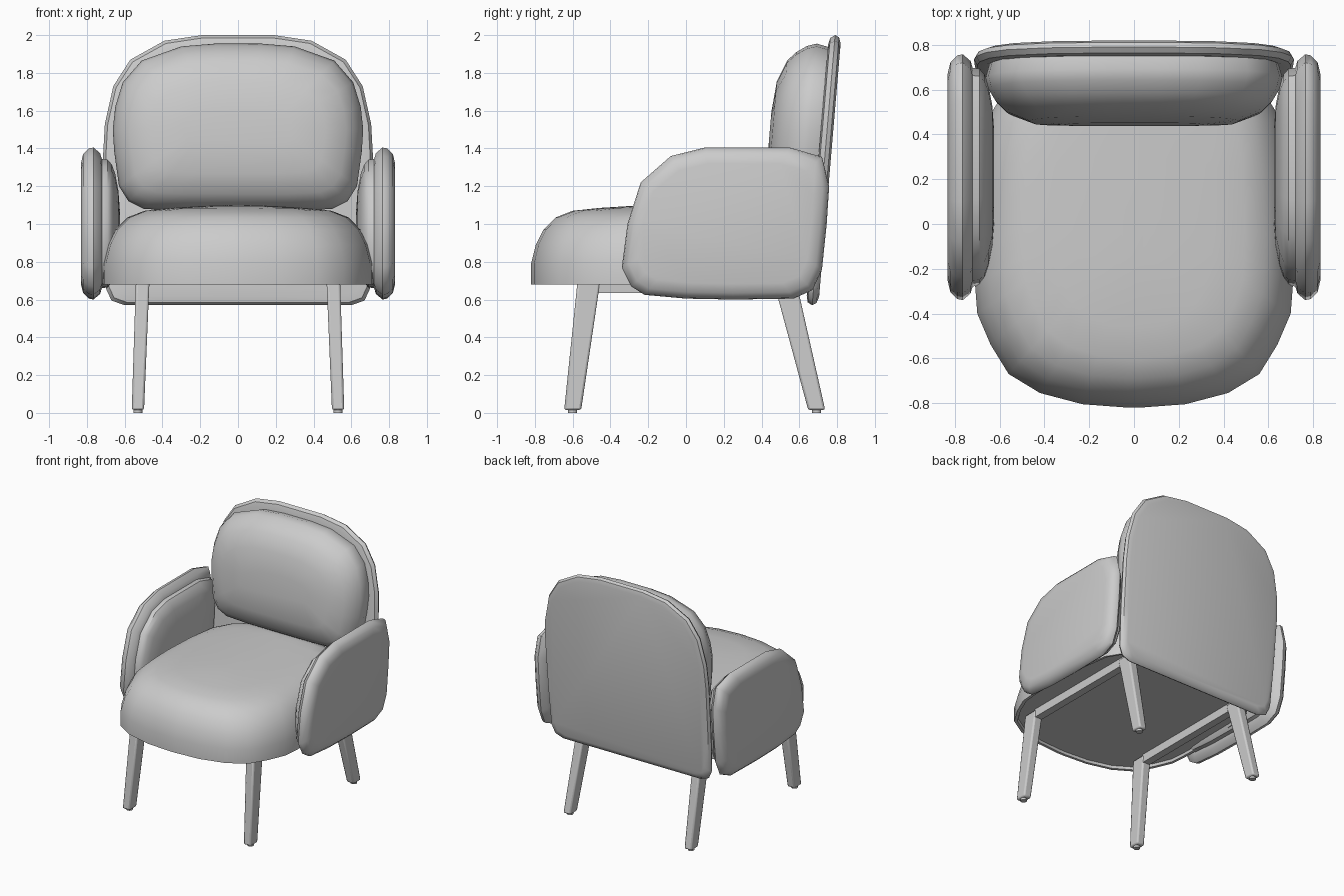
import bpy, bmesh, math
from mathutils import Vector

if "Cube" in bpy.data.objects:
    bpy.data.objects.remove(bpy.data.objects["Cube"])


def finish(name, bm, mirror=False, bevel=0.0, angle=40):
    """Turn a bmesh into a smooth-shaded object, optionally mirrored in x."""
    bmesh.ops.recalc_face_normals(bm, faces=bm.faces)
    mesh = bpy.data.meshes.new(name)
    bm.to_mesh(mesh)
    bm.free()
    ob = bpy.data.objects.new(name, mesh)
    bpy.context.collection.objects.link(ob)
    bpy.ops.object.select_all(action='DESELECT')
    ob.select_set(True)
    bpy.context.view_layer.objects.active = ob
    bpy.ops.object.shade_smooth_by_angle(angle=math.radians(angle))
    if bevel:
        mod = ob.modifiers.new("bevel", 'BEVEL')
        mod.width, mod.segments = bevel, 2
    if mirror:
        ob.modifiers.new("mirror", 'MIRROR')
    return ob


def symmetric(half):
    return half + [(-u, v) for u, v in reversed(half)]


def loft(bm, rings):
    """Skin a list of equally long rings and cap both ends."""
    loops = [[bm.verts.new(p) for p in ring] for ring in rings]
    n = len(loops[0])
    for a, b in zip(loops, loops[1:]):
        for i in range(n):
            j = (i + 1) % n
            bm.faces.new((a[i], a[j], b[j], b[i]))
    bm.faces.new(loops[0])
    bm.faces.new(loops[-1])


def pillow(name, outline, layers, place, centre, mirror=False):
    """Padded shape: the outline is inset towards centre, layer by layer (inset, depth)."""
    cu, cv = centre
    hu = max(abs(u - cu) for u, v in outline)
    hv = max(abs(v - cv) for u, v in outline)
    rings = [[place(cu + (u - cu) * (1 - d / hu), cv + (v - cv) * (1 - d / hv), depth)
              for u, v in outline] for d, depth in layers]
    bm = bmesh.new()
    loft(bm, rings)
    return finish(name, bm, mirror)


# Seat: domed cushion with rounded front and a slightly recessed underside
seat_outline = symmetric([(0.2, 0.66), (0.45, 0.65), (0.58, 0.59), (0.66, 0.46), (0.70, 0.2),
                          (0.715, -0.1), (0.71, -0.27), (0.70, -0.40), (0.64, -0.54),
                          (0.56, -0.67), (0.42, -0.755), (0.23, -0.805), (0.03, -0.82)])
pillow("seat", seat_outline,
       [(0.025, 0.70), (0.02, 0.68), (0, 0.68), (0, 0.79), (0.025, 0.89), (0.065, 0.97),
        (0.13, 1.035), (0.22, 1.07), (0.36, 1.085), (0.52, 1.095), (0.66, 1.10)],
       lambda u, v, d: (u, v, d), (0, 0.4))


# Backrest shell and cushion share one leaning plane
def lean(u, v, d):
    return (u, 0.635 + 0.085 * (v - 0.57) + d, v)


back_outline = symmetric([(0.25, 0.57), (0.6, 0.57), (0.67, 0.595), (0.70, 0.66), (0.71, 0.95),
                          (0.715, 1.35), (0.705, 1.53), (0.66, 1.73), (0.57, 1.87),
                          (0.39, 1.97), (0.19, 2.0)])
pillow("back_panel", back_outline,
       [(0.05, 0.0), (0.015, 0.008), (0, 0.033), (0.012, 0.055), (0.045, 0.066)],
       lean, (0, 1.285))

cushion_outline = symmetric([(0.3, 1.07), (0.5, 1.08), (0.58, 1.12), (0.63, 1.2), (0.655, 1.38),
                             (0.663, 1.5), (0.65, 1.62), (0.61, 1.75), (0.51, 1.865),
                             (0.3, 1.94), (0.12, 1.955)])
pillow("back_cushion", cushion_outline,
       [(0.02, 0.01), (0, -0.06), (0.012, -0.11), (0.045, -0.165), (0.09, -0.21),
        (0.2, -0.255), (0.36, -0.27)], lean, (0, 1.51))


# Armrests: outer shell and inner pad, mirrored
def sideways(u, v, d):
    return (d, u, v)


arm_outline = [(-0.34, 0.77), (-0.31, 1.0), (-0.24, 1.22), (-0.08, 1.36), (0.1, 1.405),
               (0.55, 1.405), (0.72, 1.355), (0.758, 1.2), (0.745, 1.0), (0.72, 0.76),
               (0.67, 0.65), (0.57, 0.605), (0.25, 0.6), (0, 0.605), (-0.22, 0.625), (-0.29, 0.67)]
pillow("armrest_shell", arm_outline,
       [(0.08, 0.715), (0.03, 0.73), (0, 0.765), (0.005, 0.79), (0.035, 0.82), (0.085, 0.832)],
       sideways, (0.21, 1.0), mirror=True)
pillow("armrest_pad", arm_outline,
       [(0.06, 0.73), (0.065, 0.69), (0.09, 0.668), (0.14, 0.65), (0.23, 0.633), (0.34, 0.625)],
       sideways, (0.21, 1.0), mirror=True)


# Legs: splayed tapered bars with small round feet, mirrored
def rect(x, y, z, w, d):
    return [(x - w / 2, y - d / 2, z), (x + w / 2, y - d / 2, z),
            (x + w / 2, y + d / 2, z), (x - w / 2, y + d / 2, z)]


def disc(x, y, z, r, n=12):
    return [Vector((x + r * math.cos(2 * math.pi * i / n), y + r * math.sin(2 * math.pi * i / n), z))
            for i in range(n)]


for part, y_foot, y_top in (("front", -0.60, -0.515), ("rear", 0.692, 0.525)):
    bm = bmesh.new()
    loft(bm, [rect(0.53, y_foot, 0.015, 0.065, 0.09), rect(0.505, y_top, 0.69, 0.072, 0.12)])
    finish(part + "_leg", bm, mirror=True, bevel=0.012, angle=30)
    bm = bmesh.new()
    loft(bm, [disc(0.53, y_foot, 0, 0.024), disc(0.53, y_foot, 0.03, 0.024)])
    finish(part + "_foot", bm, mirror=True)

# Rails joining front and rear legs under the seat
bm = bmesh.new()
loft(bm, [rect(0.505, 0.03, 0.635, 0.06, 1.0), rect(0.505, 0.03, 0.705, 0.06, 1.0)])
finish("side_rail", bm, mirror=True, angle=30)
